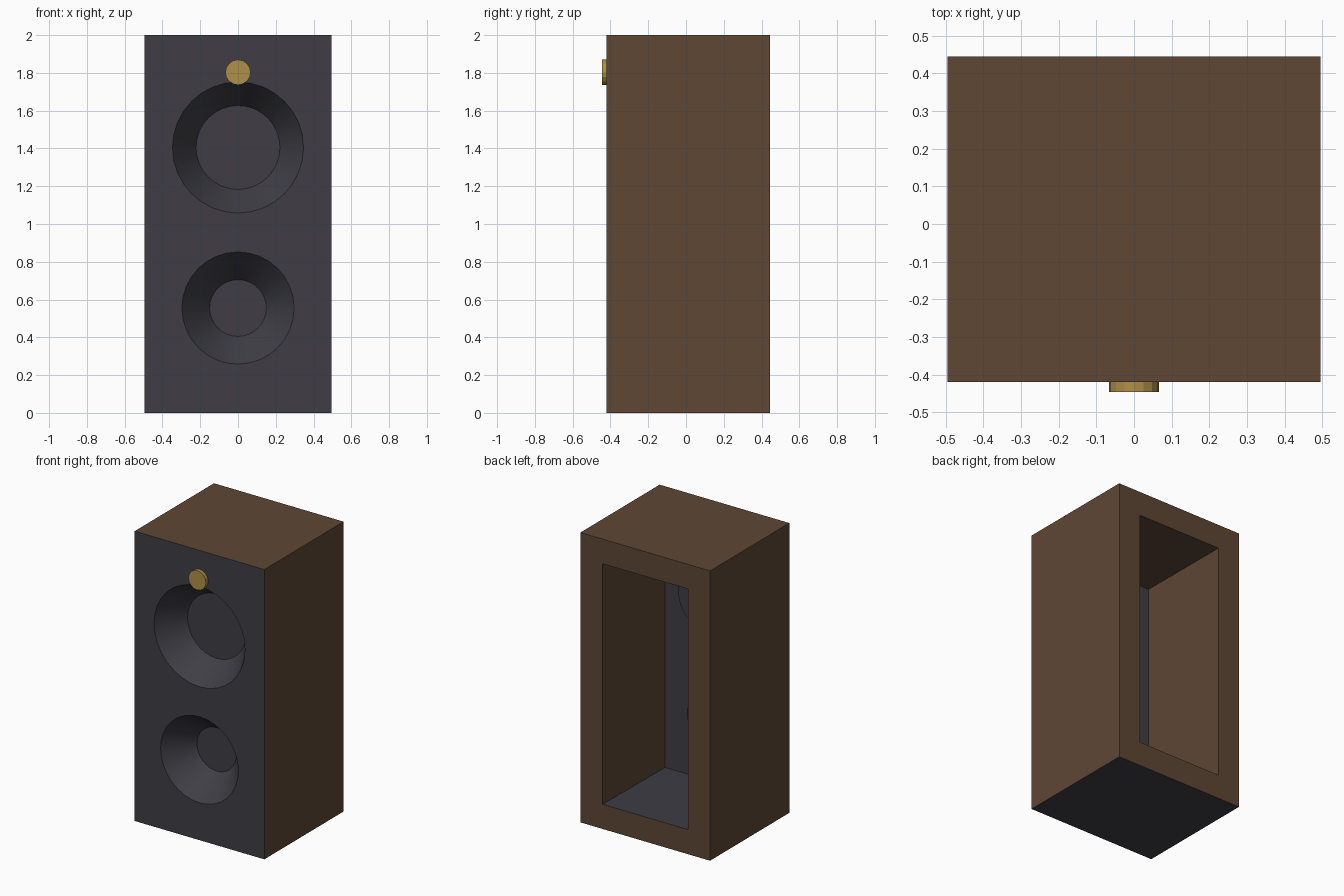
import bpy
import bmesh
from math import radians
from mathutils import Matrix

if "Cube" in bpy.data.objects:
    bpy.data.objects.remove(bpy.data.objects["Cube"])


def material(name, color):
    mat = bpy.data.materials.new(name)
    mat.use_nodes = True
    mat.diffuse_color = (*color, 1)
    mat.node_tree.nodes["Principled BSDF"].inputs["Base Color"].default_value = (*color, 1)
    return mat


WOOD = material("brown wood", (0.112, 0.063, 0.036))
GREY = material("dark grey", (0.050, 0.048, 0.060))
GOLD = material("gold", (0.43, 0.28, 0.066))

FRONT, BACK, HALF_WIDTH, HEIGHT = -0.42, 0.445, 0.495, 2.0
WALL = 0.24
CONE_DEPTH = 0.187
FRONT_WALL = WALL / 3 ** 0.5     # front wall thickness left by the shell


def new_object(name, bm, mats):
    mesh = bpy.data.meshes.new(name)
    bm.to_mesh(mesh)
    bm.free()
    for mat in mats:
        mesh.materials.append(mat)
    obj = bpy.data.objects.new(name, mesh)
    bpy.context.collection.objects.link(obj)
    return obj


def frustum(name, z, r_front, r_back, y_front, y_back, mats, sides=32, open_front=False):
    """Round solid along y, optionally without its front cap."""
    bm = bmesh.new()
    place = Matrix.Translation((0, (y_front + y_back) / 2, z)) @ Matrix.Rotation(radians(-90), 4, "X")
    bmesh.ops.create_cone(bm, cap_ends=True, segments=sides, radius1=r_front,
                          radius2=r_back, depth=y_back - y_front, matrix=place)
    bmesh.ops.recalc_face_normals(bm, faces=bm.faces)
    if open_front:
        bmesh.ops.delete(bm, geom=[f for f in bm.faces if f.normal.y < -0.99], context="FACES_ONLY")
    return new_object(name, bm, mats)


def apply_modifiers(obj):
    bpy.context.view_layer.update()
    evaluated = obj.evaluated_get(bpy.context.evaluated_depsgraph_get())
    mesh = bpy.data.meshes.new_from_object(evaluated)
    obj.modifiers.clear()
    obj.data = mesh


def smooth(obj):
    bpy.ops.object.select_all(action="DESELECT")
    obj.select_set(True)
    bpy.context.view_layer.objects.active = obj
    bpy.ops.object.shade_smooth_by_angle(angle=radians(30))


# Cabinet: open-backed box, grey front and underside, thickened inwards
bm = bmesh.new()
size = Matrix.Diagonal((2 * HALF_WIDTH, BACK - FRONT, HEIGHT, 1))
bmesh.ops.create_cube(bm, size=1, matrix=Matrix.Translation((0, (FRONT + BACK) / 2, HEIGHT / 2)) @ size)
bmesh.ops.delete(bm, geom=[f for f in bm.faces if f.normal.y > 0.9], context="FACES")
for face in bm.faces:
    face.material_index = int(face.normal.y < -0.9 or face.normal.z < -0.9)
cabinet = new_object("cabinet", bm, [WOOD, GREY])
shell = cabinet.modifiers.new("shell", "SOLIDIFY")
shell.thickness = WALL
shell.offset = -1
apply_modifiers(cabinet)
for face in cabinet.data.polygons:      # rim around the back opening
    if face.normal.y > 0.9 and face.center.y > BACK - 0.01:
        face.material_index = 0

# Speaker recesses: cut through the front, closed by a cup behind the wall
for name, z, r_rim, r_disc in (("upper", 1.405, 0.347, 0.222), ("lower", 0.555, 0.297, 0.15)):
    slope = (r_disc - r_rim) / CONE_DEPTH
    over = 0.02
    cutter = frustum(name + "_cutter", z, r_rim - slope * over, r_disc,
                     FRONT - over, FRONT + CONE_DEPTH, [WOOD, GREY])
    cutter.hide_render = True
    for face in cutter.data.polygons:
        face.material_index = 1
    cut = cabinet.modifiers.new("recess", "BOOLEAN")
    cut.operation = "DIFFERENCE"
    cut.solver = "EXACT"
    cut.object = cutter
    apply_modifiers(cabinet)
    bpy.data.objects.remove(cutter)
    cup = frustum(name + "_speaker_cup", z, r_rim + slope * FRONT_WALL, r_disc,
                  FRONT + FRONT_WALL, FRONT + CONE_DEPTH, [GREY], open_front=True)
    smooth(cup)
smooth(cabinet)

# Knob above the upper speaker
knob = frustum("knob", 1.803, 0.067, 0.067, FRONT - 0.026, FRONT, [GOLD], sides=16)
